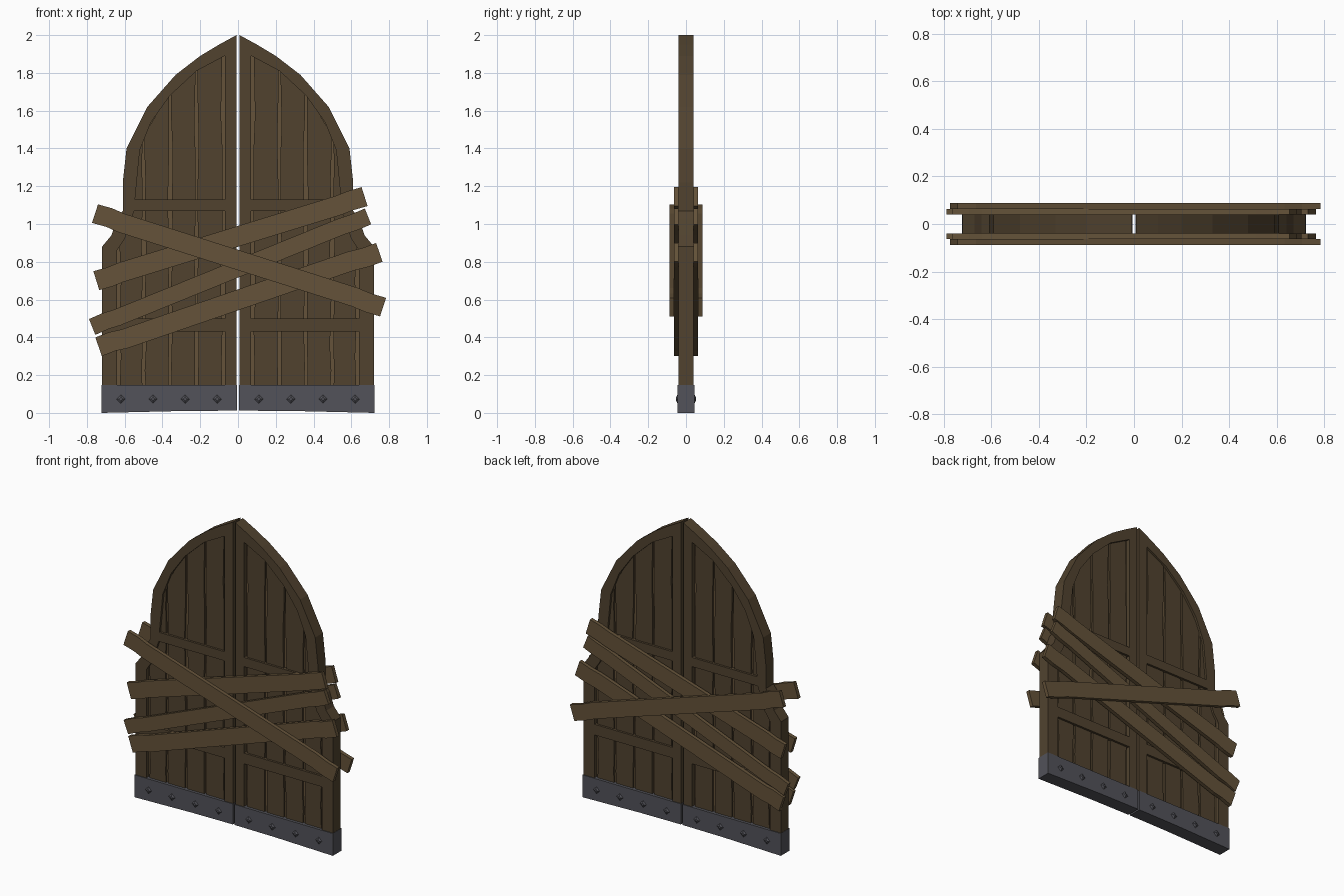
import bpy, bmesh, math, random
from mathutils import Matrix, Vector

if "Cube" in bpy.data.objects:
    bpy.data.objects.remove(bpy.data.objects["Cube"])

random.seed(4)


def material(name, rgb):
    m = bpy.data.materials.new(name)
    m.diffuse_color = (*rgb, 1)
    m.use_nodes = True
    m.node_tree.nodes["Principled BSDF"].inputs["Base Color"].default_value = m.diffuse_color
    return m


dark_wood = material("dark_wood", (0.082, 0.055, 0.028))
light_wood = material("light_wood", (0.128, 0.085, 0.041))
iron = material("iron", (0.085, 0.085, 0.1))


def add_object(name, mesh, mat, mirror):
    mesh.materials.clear()
    mesh.materials.append(mat)
    ob = bpy.data.objects.new(name, mesh)
    bpy.context.collection.objects.link(ob)
    if any(mirror):
        mod = ob.modifiers.new("mirror", 'MIRROR')
        mod.use_axis = mirror
        mod.use_mirror_merge = False
    return ob


def prism(name, loops, y0, y1, mat, mirror=(False, False, False)):
    """Extrude x-z outlines (later loops cut holes) between y0 and y1."""
    cu = bpy.data.curves.new(name, 'CURVE')
    cu.dimensions = '2D'
    cu.fill_mode = 'BOTH'
    cu.extrude = (y1 - y0) / 2
    for loop in loops:
        sp = cu.splines.new('POLY')
        sp.points.add(len(loop) - 1)
        for p, (x, z) in zip(sp.points, loop):
            p.co = (x, z, 0, 1)
        sp.use_cyclic_u = True
    tmp = bpy.data.objects.new("tmp", cu)
    bpy.context.collection.objects.link(tmp)
    dg = bpy.context.evaluated_depsgraph_get()
    mesh = bpy.data.meshes.new_from_object(tmp.evaluated_get(dg))
    bpy.data.objects.remove(tmp)
    mesh.transform(Matrix.Translation((0, (y0 + y1) / 2, 0)) @ Matrix.Rotation(math.pi / 2, 4, 'X'))
    bm = bmesh.new()
    bm.from_mesh(mesh)
    bmesh.ops.remove_doubles(bm, verts=bm.verts, dist=1e-5)
    bmesh.ops.recalc_face_normals(bm, faces=bm.faces)
    bm.to_mesh(mesh)
    bm.free()
    for f in mesh.polygons:
        f.use_smooth = False
    return add_object(name, mesh, mat, mirror)


LR = (True, False, False)
FB = (False, True, False)

# Door leaf frame: arched outline with three panel openings
outline = [(0.008, 0.02), (0.72, 0.02), (0.72, 0.88), (0.67, 0.94), (0.64, 1.03), (0.61, 1.07),
           (0.61, 1.22), (0.59, 1.4), (0.48, 1.62), (0.33, 1.79), (0.2, 1.89), (0.1, 1.95), (0.008, 2.0)]
arch = [(0.07, 1.89), (0.22, 1.81), (0.36, 1.68), (0.46, 1.54), (0.52, 1.39), (0.545, 1.15)]
panels = [[(0.07, 1.13)] + [(0.545, 1.13)] + arch[:-1][::-1],
          [(0.07, 0.5), (0.64, 0.5), (0.64, 0.86), (0.6, 0.92), (0.55, 1.07), (0.07, 1.07)],
          [(0.07, 0.1), (0.64, 0.1), (0.64, 0.43), (0.07, 0.43)]]
prism("leaf_frame", [outline] + panels, -0.04, 0.04, dark_wood, LR)

# Pale backing seen through the gaps between planks
for i, p in enumerate(panels):
    prism(f"panel_backing_{i}", [p], -0.014, 0.014, light_wood, LR)


def arch_height(x):
    for (xa, za), (xb, zb) in zip(arch, arch[1:]):
        if xa <= x <= xb:
            return za + (zb - za) * (x - xa) / (xb - xa)
    return arch[0][1]


# Vertical planks with worn, uneven edges
def worn(x, z0, z1, side):
    n = 11
    return [(x + side * random.choice((0, 0, 0.004, 0.007)), z0 + (z1 - z0) * k / n) for k in range(n + 1)]


for i, (a, b) in enumerate([(0.083, 0.214), (0.224, 0.354), (0.364, 0.494)]):
    left = worn(a, 0.1, arch_height(a) + 0.02, 1)
    right = worn(b, 0.1, arch_height(b) + 0.02, -1)
    prism(f"plank_{i}", [left[::-1] + right], -0.026, 0.026, dark_wood, LR)
prism("outer_plank", [worn(0.505, 0.1, 1.43, 1)[::-1] +
                      [(0.627, 0.1), (0.62, 0.3), (0.627, 0.47), (0.62, 0.7), (0.627, 0.88),
                       (0.55, 1.1), (0.535, 1.38)]], -0.026, 0.026, dark_wood, LR)

# Iron kick band along the bottom of each leaf
prism("iron_band", [[(0.006, 0.012), (0.3, 0.01), (0.722, 0.0), (0.722, 0.147), (0.006, 0.147)]],
      -0.045, 0.045, iron, LR)

# Faceted diamond studs
bm = bmesh.new()
for x in (0.11, 0.28, 0.45, 0.62):
    bmesh.ops.create_cone(bm, cap_ends=True, segments=4, radius1=0.025, radius2=0.01, depth=0.008,
                          matrix=Matrix.Translation((x, -0.048, 0.073)) @ Matrix.Rotation(math.pi / 2, 4, 'X'))
studs = bpy.data.meshes.new("iron_studs")
bm.to_mesh(studs)
bm.free()
add_object("iron_studs", studs, iron, (True, True, False))


# Boards nailed across both faces, slightly bent near the ends
def board(name, p, q, width, y0, y1, bend):
    p, q = Vector(p), Vector(q)
    d = q - p
    n = Vector((-d.y, d.x)).normalized()
    stations = [(0, 0), (0.05, -bend * 0.4), (0.09, bend * 0.5), (0.5, 0), (0.9, -bend * 0.5), (0.95, bend * 0.3), (1, 0)]
    top = [p + d * t + n * (width / 2 + o) for t, o in stations]
    low = [p + d * t - n * (width / 2 - o) for t, o in stations]
    prism(name, [[tuple(v) for v in low + top[::-1]]], y0, y1, light_wood, FB)


board("upper_board", (-0.75, 0.70), (0.67, 1.145), 0.105, -0.064, -0.039, 0.006)
board("middle_board", (-0.772, 0.455), (0.688, 1.04), 0.09, -0.064, -0.039, -0.006)
board("lower_board", (-0.738, 0.35), (0.748, 0.85), 0.105, -0.064, -0.039, -0.008)
board("crossing_board", (-0.757, 1.055), (0.768, 0.56), 0.103, -0.088, -0.063, -0.008)
